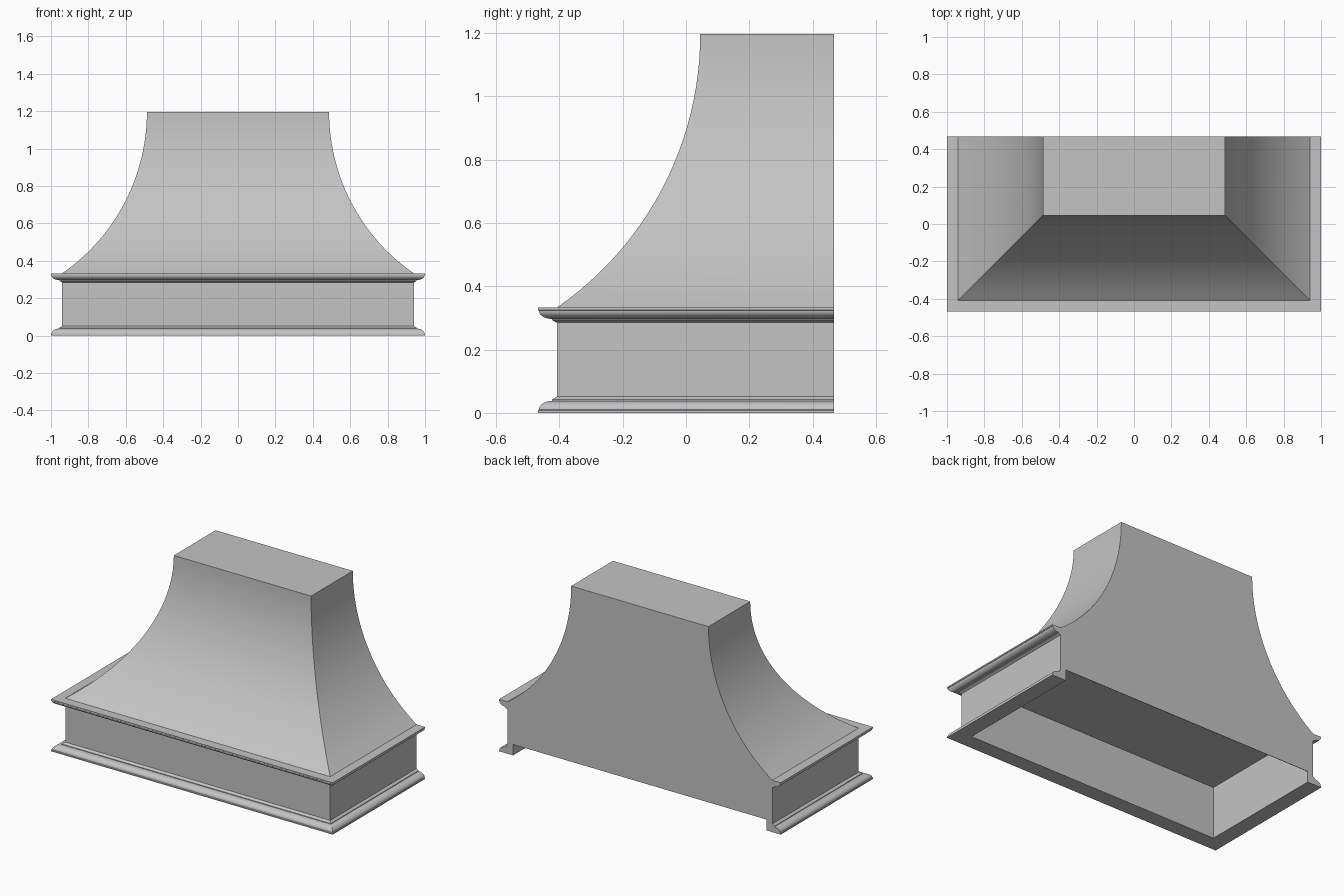
import bpy, bmesh, math

if "Cube" in bpy.data.objects:
    bpy.data.objects.remove(bpy.data.objects["Cube"], do_unlink=True)

grey = bpy.data.materials.new("light grey")
grey.use_nodes = True
colour = (0.55, 0.55, 0.55, 1)
grey.diffuse_color = colour
grey.node_tree.nodes["Principled BSDF"].inputs["Base Color"].default_value = colour

HALF_X, FRONT, BACK = 0.94, 0.408, 0.468


def corners(offset, z, back=BACK):
    """Back left, front left, front right, back right at an outward offset."""
    x, y = HALF_X + offset, -FRONT - offset
    return [(x, back, z), (x, y, z), (-x, y, z), (-x, back, z)]


def finish(name, bm):
    bmesh.ops.recalc_face_normals(bm, faces=bm.faces)
    mesh = bpy.data.meshes.new(name)
    bm.to_mesh(mesh)
    bm.free()
    mesh.materials.append(grey)
    obj = bpy.data.objects.new(name, mesh)
    bpy.context.collection.objects.link(obj)
    bpy.ops.object.select_all(action='DESELECT')
    obj.select_set(True)
    bpy.context.view_layer.objects.active = obj
    bpy.ops.object.shade_smooth_by_angle(angle=math.radians(25))


def quarter(centre_o, centre_z, width, height, steps=8):
    """Quarter round from its outermost point to its top or bottom."""
    return [(centre_o + width * math.cos(a), centre_z + height * math.sin(a))
            for a in (math.pi / 2 * i / steps for i in range(steps + 1))]


def moulding(name, profile):
    """Closed profile swept around the sides and front, capped at the back."""
    bm = bmesh.new()
    rows = [[bm.verts.new(p) for p in corners(o, z)] for o, z in profile]
    for a, b in zip(rows, rows[1:] + rows[:1]):
        for i in range(3):
            bm.faces.new((a[i], a[i + 1], b[i + 1], b[i]))
    for end in (0, 3):
        bm.faces.new([r[end] for r in rows])
    finish(name, bm)


# Hood body: hollow underside, upright band, then the flared canopy
LEDGE, TOP, RISE, INSET = 0.333, 1.197, 0.864, 0.453
radius = (INSET ** 2 + RISE ** 2) / (2 * INSET)
sweep = math.asin(RISE / radius)
rings = [corners(-0.04, LEDGE, BACK - 0.003), corners(-0.04, 0.07, BACK - 0.003),
         corners(0, 0.07)]
for i in range(25):
    a = sweep * (1 - i / 24)
    rings.append(corners(radius * (1 - math.cos(a)) - INSET, TOP - radius * math.sin(a)))
bm = bmesh.new()
rows = [[bm.verts.new(p) for p in ring] for ring in rings]
for a, b in zip(rows, rows[1:]):
    for i in range(4):
        j = (i + 1) % 4
        bm.faces.new((a[i], a[j], b[j], b[i]))
bm.faces.new(rows[0])
bm.faces.new(rows[-1])
finish("hood_body", bm)

# Bottom trim: fillet, quarter round and small step
moulding("bottom_trim",
         [(-0.04, 0), (0.06, 0), (0.06, 0.008)]
         + quarter(0.015, 0.01, 0.042, 0.028)
         + [(0.015, 0.042), (0, 0.052), (0, 0.07), (-0.04, 0.07)])

# Upper trim: the same moulding turned over, with a flat ledge on top
moulding("upper_trim",
         [(-0.02, LEDGE), (0.06, LEDGE), (0.06, 0.325)]
         + quarter(0.015, 0.323, 0.042, -0.026)
         + [(0.015, 0.293), (0, 0.285), (-0.02, 0.285)])
